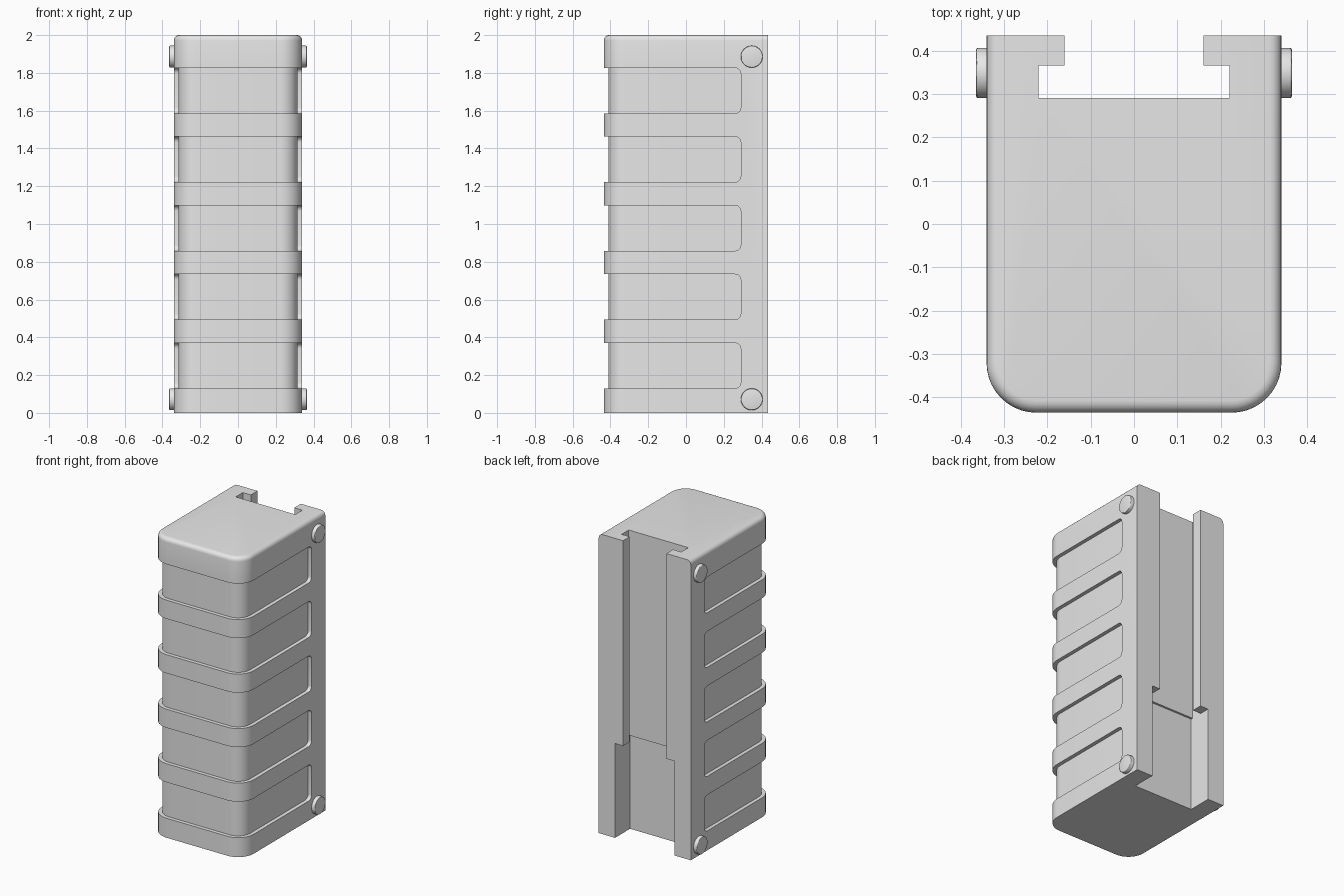
import bpy
import bmesh
from math import radians, sin, cos, pi
from mathutils import Vector

cube = bpy.data.objects.get("Cube")
if cube:
    bpy.data.objects.remove(cube, do_unlink=True)

HALF_W, HALF_D, HEIGHT = 0.34, 0.435, 2.0
FLOOR_Y, STEP_Z = 0.29, 0.63

grey = bpy.data.materials.new("plain grey")
grey.use_nodes = True
grey.diffuse_color = (0.8, 0.8, 0.8, 1)
grey.node_tree.nodes["Principled BSDF"].inputs["Base Color"].default_value = (0.8, 0.8, 0.8, 1)


def add_object(name, bm):
    bmesh.ops.recalc_face_normals(bm, faces=bm.faces)
    mesh = bpy.data.meshes.new(name)
    bm.to_mesh(mesh)
    bm.free()
    mesh.materials.append(grey)
    obj = bpy.data.objects.new(name, mesh)
    bpy.context.collection.objects.link(obj)
    return obj


def arc(cx, cy, r, start, end, steps=10):
    angles = [radians(start + (end - start) * i / steps) for i in range(steps + 1)]
    return [(cx + r * cos(a), cy + r * sin(a)) for a in angles]


def prism(points, offset):
    """Extrude a closed 3D outline along a vector."""
    bm = bmesh.new()
    face = bm.faces.new([bm.verts.new(p) for p in points])
    new = bmesh.ops.extrude_face_region(bm, geom=[face])["geom"]
    verts = [v for v in new if isinstance(v, bmesh.types.BMVert)]
    bmesh.ops.translate(bm, verts=verts, vec=Vector(offset))
    return bm


def u_prism(half_w, front, back, r, z0, z1):
    """Upright block with two rounded front corners."""
    outline = [(half_w, back), (-half_w, back)]
    outline += arc(-half_w + r, front + r, r, 180, 270)
    outline += arc(half_w - r, front + r, r, 270, 360)
    return prism([(x, y, z0) for x, y in outline], (0, 0, z1 - z0))


def box(name, lo, hi):
    corners = [(lo[0], lo[1]), (hi[0], lo[1]), (hi[0], hi[1]), (lo[0], hi[1])]
    return add_object(name, prism([(x, y, lo[2]) for x, y in corners], (0, 0, hi[2] - lo[2])))


def combine(target, tool, operation):
    """Apply a boolean and discard the helper."""
    tool.hide_render = True
    mod = target.modifiers.new("combine", 'BOOLEAN')
    mod.operation = operation
    mod.solver = 'EXACT'
    mod.object = tool
    bpy.context.view_layer.objects.active = target
    bpy.ops.object.modifier_apply(modifier=mod.name)
    bpy.data.objects.remove(tool, do_unlink=True)


def smooth(obj):
    bpy.ops.object.select_all(action='DESELECT')
    obj.select_set(True)
    bpy.context.view_layer.objects.active = obj
    bpy.ops.object.shade_smooth_by_angle(angle=radians(30))


# Outer block, top rim rounded on the front and sides
bm = u_prism(HALF_W, -HALF_D, HALF_D, 0.115, 0, HEIGHT)
rim = [e for e in bm.edges
       if all(v.co.z > HEIGHT - 0.001 for v in e.verts)
       and not all(v.co.y > HALF_D - 0.001 for v in e.verts)]
bmesh.ops.bevel(bm, geom=rim, offset=0.028, segments=5, profile=0.5, affect='EDGES')
body = add_object("ribbed_body", bm)

# Five wraparound recesses with rounded rear corners
r = 0.03
for i in range(5):
    low = 0.13 + i * 0.364
    high = low + 0.24
    side = [(-0.6, high), (-0.6, low)]
    side += arc(FLOOR_Y - r, low + r, r, 270, 360, 6)
    side += arc(FLOOR_Y - r, high - r, r, 0, 90, 6)
    cutter = add_object("recess_cutter", prism([(-0.6, y, z) for y, z in side], (1.2, 0, 0)))
    combine(body, cutter, 'DIFFERENCE')

# Inner core forming the recess floors
core = add_object("core", u_prism(0.315, -0.41, 0.36, 0.09, 0.05, 1.9))
combine(body, core, 'UNION')

# Rear channel: lipped above, open and slightly deeper below
combine(body, box("channel_cutter", (-0.22, FLOOR_Y, 0.3), (0.22, 0.365, 2.2)), 'DIFFERENCE')
combine(body, box("mouth_cutter", (-0.16, 0.33, 0.3), (0.16, 0.6, 2.2)), 'DIFFERENCE')
combine(body, box("entry_cutter", (-0.22, FLOOR_Y - 0.014, -0.2), (0.22, 0.6, STEP_Z)), 'DIFFERENCE')
smooth(body)

# Round pin heads on both sides
for side_name, sign in (("left", 1), ("right", -1)):
    for level, z in (("lower", 0.072), ("upper", 1.886)):
        circle = arc(0.348, z, 0.058, 0, 360, 32)[:-1]
        bm = prism([(sign * 0.33, y, zz) for y, zz in circle], (sign * 0.034, 0, 0))
        edges = [e for e in bm.edges if all(abs(v.co.x) > 0.36 for v in e.verts)]
        bmesh.ops.bevel(bm, geom=edges, offset=0.005, segments=3, profile=0.5, affect='EDGES')
        smooth(add_object(f"{side_name}_{level}_pin", bm))
